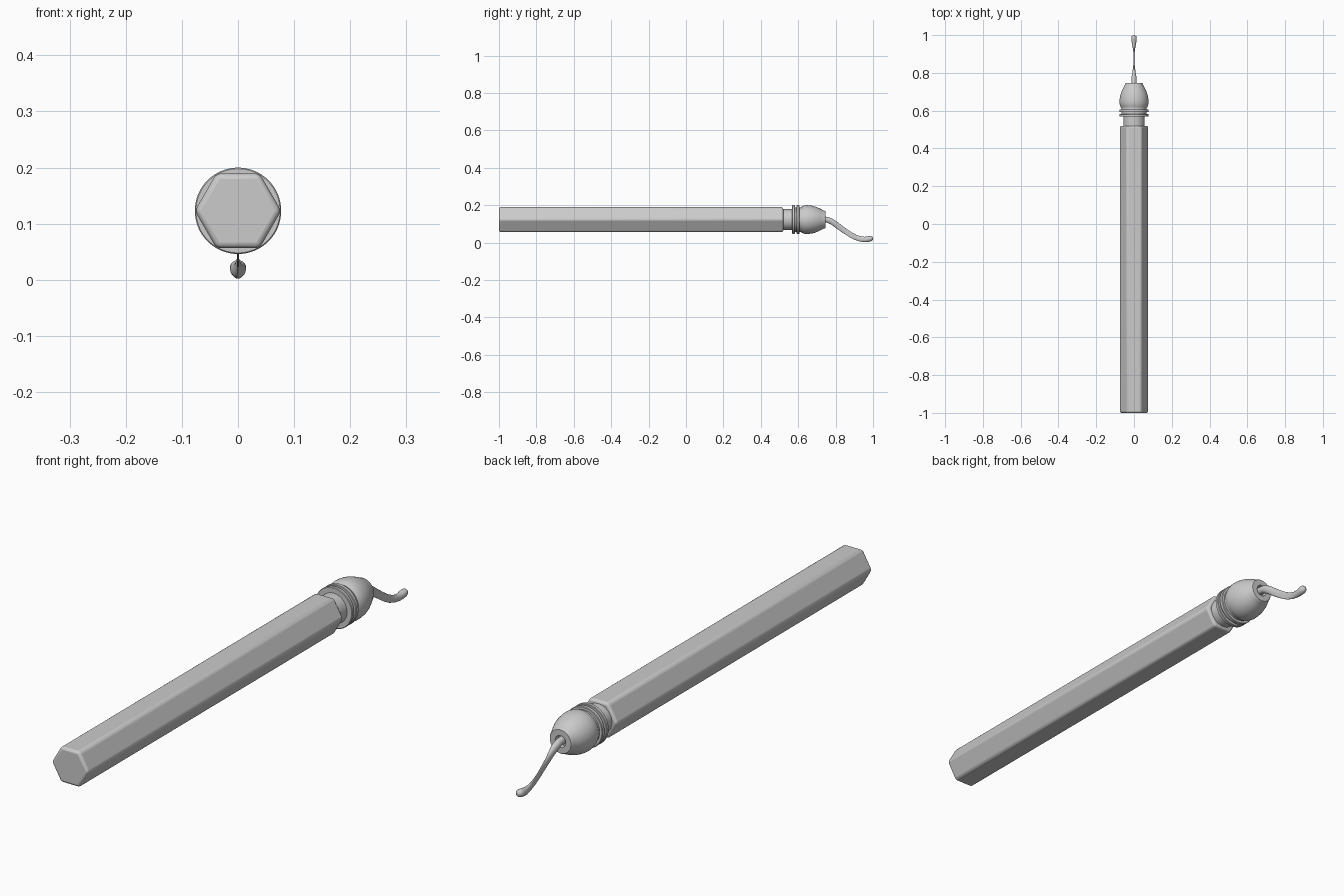
import bpy, bmesh, math

AXIS_Z = 0.123


def finish(name, bm, angle=35):
    bmesh.ops.recalc_face_normals(bm, faces=bm.faces)
    me = bpy.data.meshes.new(name)
    bm.to_mesh(me)
    bm.free()
    ob = bpy.data.objects.new(name, me)
    bpy.context.collection.objects.link(ob)
    bpy.ops.object.select_all(action='DESELECT')
    ob.select_set(True)
    bpy.context.view_layer.objects.active = ob
    bpy.ops.object.shade_smooth_by_angle(angle=math.radians(angle))
    return ob


def loft(name, rings, angle=35):
    """Skin a list of equally sized point rings and cap both ends."""
    bm = bmesh.new()
    loops = [[bm.verts.new(p) for p in ring] for ring in rings]
    n = len(loops[0])
    for a, b in zip(loops, loops[1:]):
        for i in range(n):
            j = (i + 1) % n
            bm.faces.new((a[i], a[j], b[j], b[i]))
    bm.faces.new(loops[0])
    bm.faces.new(loops[-1])
    return finish(name, bm, angle)


def circle(y, r, n):
    return [(r * math.cos(2 * math.pi * i / n), y,
             AXIS_Z + r * math.sin(2 * math.pi * i / n)) for i in range(n)]


def lathe(name, profile, n=64):
    return loft(name, [circle(y, r, n) for y, r in profile])


# Hexagonal handle with softened edges
handle = loft("handle", [circle(-1.0, 0.077, 6), circle(0.52, 0.077, 6)], 20)
bev = handle.modifiers.new("soft_edges", 'BEVEL')
bev.width = 0.01
bev.segments = 4

# Neck between handle and head
lathe("neck", [(0.51, 0.056), (0.575, 0.056)])

# Two collar rings, grooves and rounded nose with a blade socket
lathe("head", [
    (0.568, 0.056), (0.568, 0.075), (0.570, 0.077), (0.580, 0.077), (0.582, 0.075),
    (0.582, 0.066), (0.592, 0.066),
    (0.592, 0.075), (0.594, 0.077), (0.605, 0.077), (0.607, 0.075),
    (0.607, 0.066), (0.617, 0.066),
    (0.617, 0.070), (0.628, 0.0745), (0.642, 0.077), (0.658, 0.0765),
    (0.675, 0.074), (0.693, 0.069), (0.710, 0.062), (0.724, 0.055),
    (0.736, 0.0485), (0.743, 0.0465), (0.746, 0.044),
    (0.746, 0.022), (0.730, 0.020)])

# Swept blade: y, z, half width, half thickness
stations = [
    (0.715, 0.125, 0.0135, 0.0150), (0.755, 0.123, 0.0135, 0.0150),
    (0.775, 0.115, 0.0135, 0.0155), (0.795, 0.102, 0.0100, 0.0155),
    (0.820, 0.083, 0.0060, 0.0150), (0.850, 0.062, 0.0025, 0.0145),
    (0.880, 0.042, 0.0018, 0.0140), (0.905, 0.029, 0.0025, 0.0140),
    (0.930, 0.020, 0.0065, 0.0140), (0.955, 0.0165, 0.0110, 0.0145),
    (0.972, 0.0185, 0.0140, 0.0150), (0.985, 0.0210, 0.0145, 0.0145),
    (0.994, 0.0230, 0.0120, 0.0120), (0.999, 0.0240, 0.0060, 0.0060)]
rings = []
for k, (y, z, w, h) in enumerate(stations):
    p, q = stations[max(k - 1, 0)], stations[min(k + 1, len(stations) - 1)]
    t = math.atan2(q[1] - p[1], q[0] - p[0])
    ring = []
    for i in range(24):
        a = 2 * math.pi * i / 24
        d = h * math.sin(a)
        ring.append((w * math.cos(a), y - d * math.sin(t), z + d * math.cos(t)))
    rings.append(ring)
loft("blade", rings, 50)
